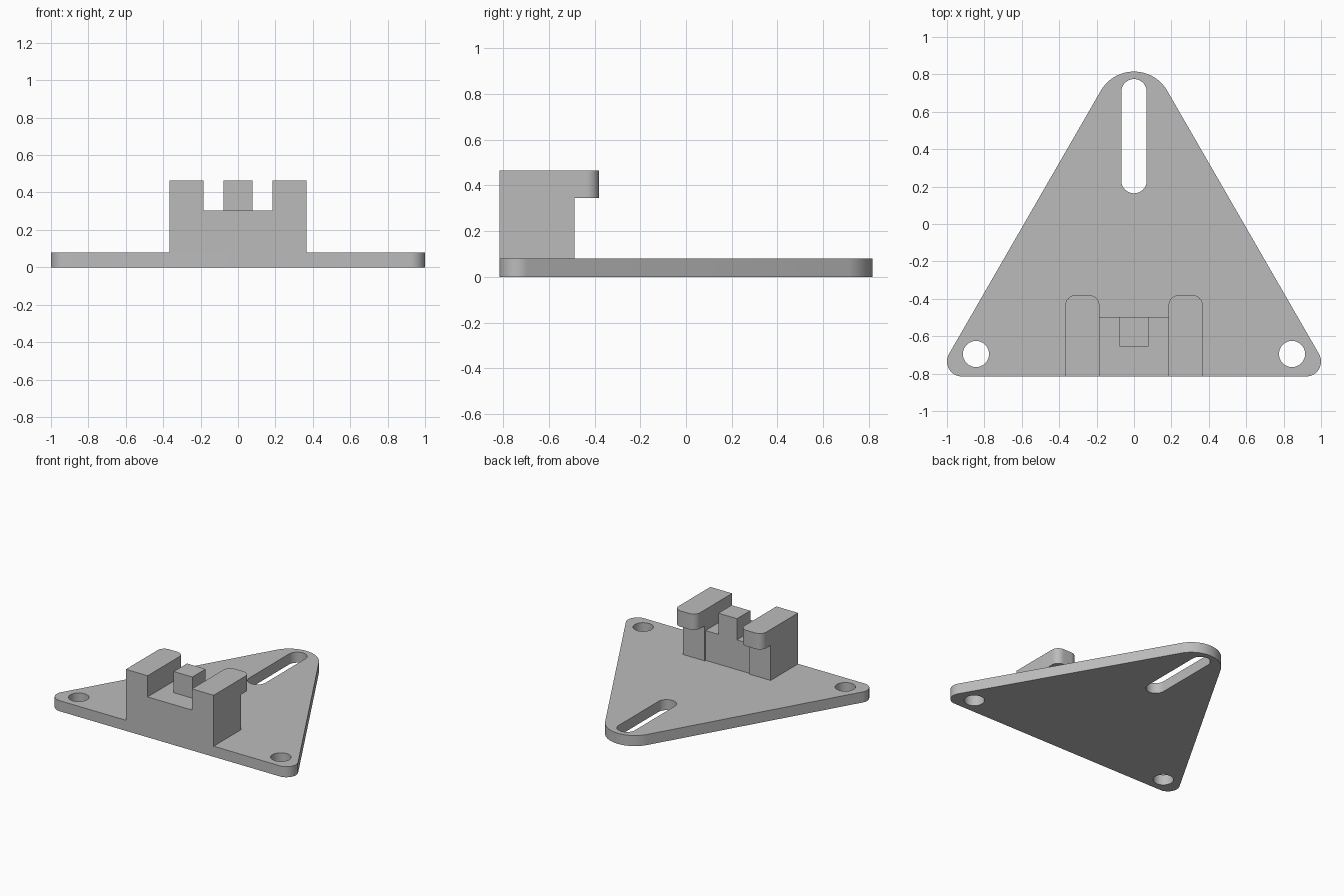
import bpy
import bmesh
from math import cos, sin, radians

if "Cube" in bpy.data.objects:
    bpy.data.objects.remove(bpy.data.objects["Cube"])

GREY = (0.5, 0.5, 0.5, 1)
grey = bpy.data.materials.new("plain grey")
grey.use_nodes = True
grey.diffuse_color = GREY
grey.node_tree.nodes["Principled BSDF"].inputs["Base Color"].default_value = GREY

FRONT = -0.815     # shared front plane of plate and mount
PLATE = 0.08       # plate thickness
TOP = 0.465        # top of arms and post


def arc(cx, cy, r, start, end, steps=16):
    """Points along an arc, angles in degrees."""
    angles = [radians(start + (end - start) * i / steps) for i in range(steps + 1)]
    return [(cx + r * cos(a), cy + r * sin(a)) for a in angles]


def prism(name, outlines, z0, z1):
    """Extrude closed plan outlines; inner outlines become holes."""
    curve = bpy.data.curves.new(name, 'CURVE')
    curve.dimensions = '2D'
    curve.fill_mode = 'BOTH'
    curve.extrude = (z1 - z0) / 2
    for outline in outlines:
        spline = curve.splines.new('POLY')
        spline.points.add(len(outline) - 1)
        for point, (x, y) in zip(spline.points, outline):
            point.co = (x, y, 0, 1)
        spline.use_cyclic_u = True
    temp = bpy.data.objects.new(name + "_outline", curve)
    bpy.context.collection.objects.link(temp)
    bpy.context.view_layer.update()
    graph = bpy.context.evaluated_depsgraph_get()
    mesh = bpy.data.meshes.new_from_object(temp.evaluated_get(graph))
    bpy.data.objects.remove(temp)

    # weld caps to walls and set the height
    bm = bmesh.new()
    bm.from_mesh(mesh)
    bmesh.ops.remove_doubles(bm, verts=bm.verts, dist=0.0001)
    bmesh.ops.translate(bm, verts=bm.verts, vec=(0, 0, (z0 + z1) / 2))
    bmesh.ops.recalc_face_normals(bm, faces=bm.faces)
    bm.to_mesh(mesh)
    bm.free()
    mesh.materials.clear()
    mesh.materials.append(grey)
    obj = bpy.data.objects.new(name, mesh)
    bpy.context.collection.objects.link(obj)
    bpy.ops.object.select_all(action='DESELECT')
    obj.select_set(True)
    bpy.context.view_layer.objects.active = obj
    bpy.ops.object.shade_smooth_by_angle(angle=radians(30))
    return obj


def box(name, x0, x1, y0, y1, z0, z1):
    return prism(name, [[(x0, y0), (x1, y0), (x1, y1), (x0, y1)]], z0, z1)


# Rounded triangular plate with a slot and two screw holes
r = 0.08
rim = (arc(1 - r, FRONT + r, r, -90, 30)
       + arc(0, 0.61, 0.205, 30, 150, 24)
       + arc(r - 1, FRONT + r, r, 150, 270))
slot = arc(0, 0.707, 0.068, 0, 180) + arc(0, 0.232, 0.068, 180, 360)
holes = [arc(side * 0.845, -0.695, 0.07, 0, 360, 32)[:-1] for side in (-1, 1)]
prism("base_plate", [rim, slot] + holes, 0, PLATE)

# Low saddle between the arms, with its locating post
box("saddle", -0.185, 0.185, FRONT, -0.498, PLATE, 0.305)
box("locating_post", -0.078, 0.078, -0.656, -0.498, 0.305, TOP)

# Arms: upright column and overhanging head with rounded back corners
for side, label in ((1, "left"), (-1, "right")):
    x0, x1 = sorted((side * 0.185, side * 0.367))
    box(label + "_arm_column", x0, x1, FRONT, -0.487, PLATE, 0.345)
    c, back = 0.055, -0.38
    head = ([(x0, FRONT), (x1, FRONT)]
            + arc(x1 - c, back - c, c, 0, 90, 10)
            + arc(x0 + c, back - c, c, 90, 180, 10))
    prism(label + "_arm_head", [head], 0.345, TOP)
